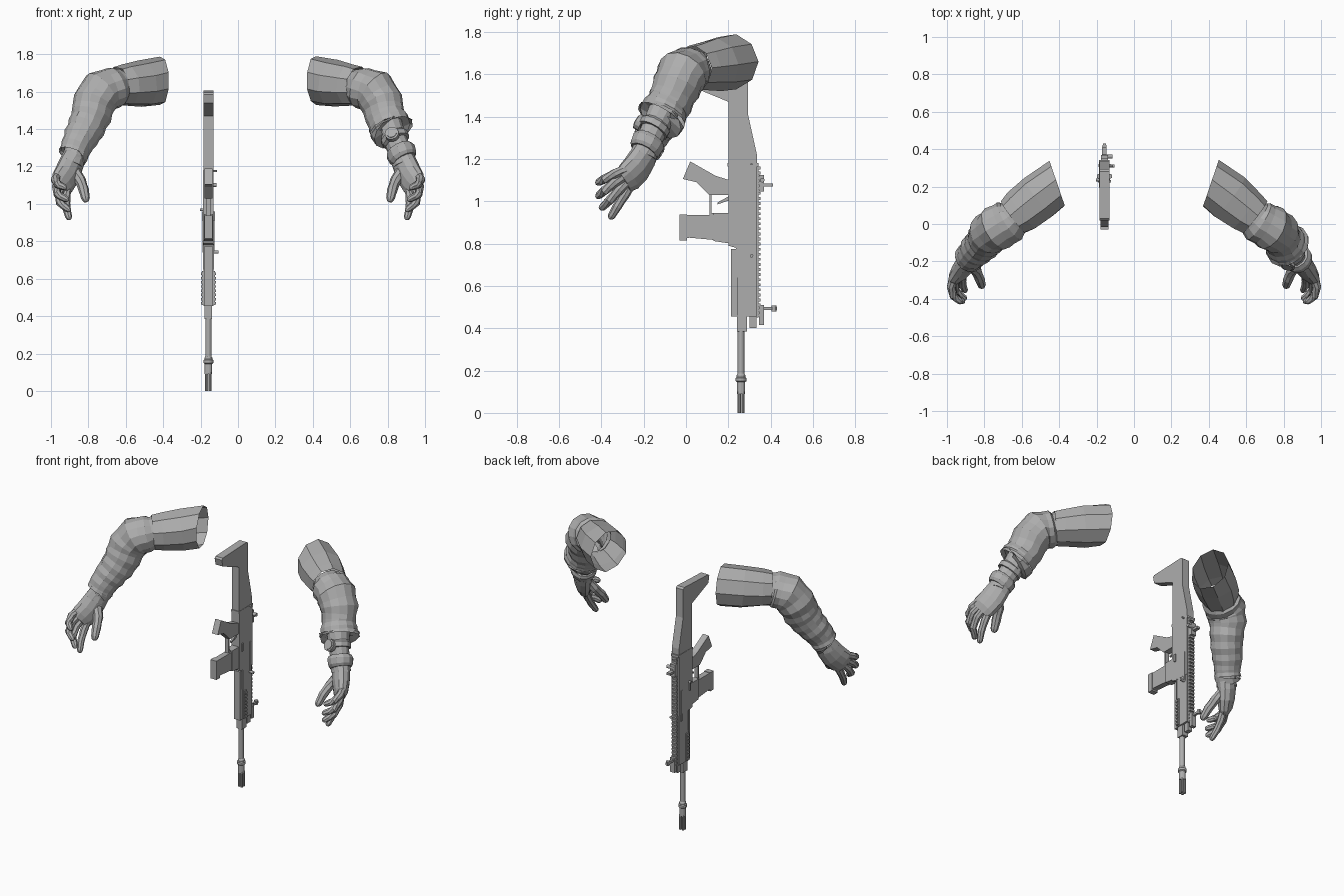
import bpy, bmesh, math, random
from mathutils import Vector

random.seed(4)
cube = bpy.data.objects.get("Cube")
if cube:
    bpy.data.objects.remove(cube)

grey = bpy.data.materials.new("plain grey")
grey.use_nodes = True
COLOUR = (0.42, 0.42, 0.42, 1)
grey.diffuse_color = COLOUR
grey.node_tree.nodes["Principled BSDF"].inputs["Base Color"].default_value = COLOUR
parts = []


def finish(name, bm):
    bmesh.ops.recalc_face_normals(bm, faces=bm.faces)
    mesh = bpy.data.meshes.new(name)
    bm.to_mesh(mesh)
    bm.free()
    mesh.materials.append(grey)
    obj = bpy.data.objects.new(name, mesh)
    bpy.context.collection.objects.link(obj)
    parts.append(obj)
    return obj


def loft(name, rows, axis, side=1, seg=12, caps=True, rough=0.0, first=None):
    """Skin elliptical rings (x, y, z, half width along axis, half depth)."""
    bm = bmesh.new()
    pts = [Vector(r[:3]) for r in rows]
    rings = []
    for i, row in enumerate(rows):
        t = pts[min(i + 1, len(pts) - 1)] - pts[max(i - 1, 0)]
        if i == 0 and first:
            t = Vector(first)
        t.normalize()
        a = Vector(axis)
        a = (a - t * a.dot(t)).normalized()
        b = t.cross(a)
        ring = []
        for k in range(seg):
            ang = math.tau * k / seg
            r = 1 + random.uniform(-rough, rough)
            p = pts[i] + (a * math.cos(ang) * row[3] + b * math.sin(ang) * row[4]) * r
            ring.append(bm.verts.new((p.x * side, p.y, p.z)))
        rings.append(ring)
    for r0, r1 in zip(rings, rings[1:]):
        for k in range(seg):
            n = (k + 1) % seg
            bm.faces.new((r0[k], r0[n], r1[n], r1[k]))
    if caps:
        bm.faces.new(rings[0])
        bm.faces.new(rings[-1])
    return finish(name, bm)


def tube(name, p, q, r, seg=12):
    axis = (1, 0, 0) if abs(q[0] - p[0]) < 0.01 else (0, 0, 1)
    return loft(name, [(*p, r, r), (*q, r, r)], axis, seg=seg)


def folds(rows, depth):
    """Insert a pinched ring between each pair, giving creased cloth."""
    out = [rows[0]]
    for a, b in zip(rows, rows[1:]):
        mid = [(u + v) / 2 for u, v in zip(a, b)]
        out += [(*mid[:3], mid[3] * depth, mid[4] * depth), b]
    return out


# ---------- arms ----------
ACROSS = (0.64, 0.77, 0)      # normal of the plane the elbow bends in
KNUCKLES = (0.45, -0.36, 0.72)  # runs from index to little finger

UPPER = [(.41, .215, 1.66, .132, .13), (.51, .14, 1.645, .133, .126),
         (.60, .07, 1.635, .122, .114), (.645, .035, 1.63, .108, .106)]
ELBOW = [(.63, .045, 1.63, .095, .095), (.665, .015, 1.62, .118, .112),
         (.73, -.02, 1.60, .125, .122), (.77, -.045, 1.54, .116, .118),
         (.785, -.075, 1.47, .104, .112)]
LONG_CUFF = [(.81, -.105, 1.41, .098, .105), (.84, -.135, 1.355, .094, .095),
             (.865, -.165, 1.305, .082, .085), (.88, -.18, 1.265, .082, .082)]
SHORT_CUFF = [(.805, -.10, 1.43, .112, .115), (.82, -.115, 1.40, .125, .118)]

FINGERS = {
    "index": [(.915, -.26, 1.08), (.92, -.29, 1.03), (.917, -.325, .975), (.905, -.352, .93)],
    "middle": [(.94, -.27, 1.10), (.958, -.315, 1.055), (.952, -.36, 1.005), (.91, -.395, .972)],
    "ring": [(.955, -.28, 1.125), (.972, -.335, 1.09), (.965, -.385, 1.05), (.92, -.412, 1.027)],
    "little": [(.965, -.285, 1.15), (.978, -.335, 1.13), (.965, -.385, 1.105), (.932, -.412, 1.09)],
    "thumb": [(.875, -.215, 1.18), (.843, -.25, 1.125), (.825, -.295, 1.075), (.815, -.325, 1.03)],
}


def finger(name, path, r, side):
    """Tapered finger with slightly swollen joints and a round tip."""
    p = [Vector(v) for v in path]
    rows = []
    for i in range(3):
        mid = p[i].lerp(p[i + 1], .5)
        rows += [(*p[i], r, r), (*mid, r * .9, r * .9)]
        r *= .92
    tip = (p[3] - p[2]).normalized()
    for step, k in ((0, .9), (.6, .65), (.85, .25)):
        rows.append((*(p[3] + tip * r * step), r * k, r * k))
    loft(name, rows, ACROSS, side, seg=8)


for side, word in ((-1, "right"), (1, "left")):
    loft(word + "_upper_sleeve", UPPER, ACROSS, side, seg=9, caps=False,
         rough=.03, first=(.94, -.32, 0))
    cuff = LONG_CUFF if side < 0 else SHORT_CUFF
    loft(word + "_lower_sleeve", folds(ELBOW + cuff, .95), ACROSS, side,
         seg=14, caps=False, rough=.025)
    # turned-in hem closes the sleeve opening round the wrist
    x, y, z, a, b = cuff[-1]
    loft(word + "_hem", [(x, y, z, a, b), (x + .004, y - .004, z - .012, a * .95, b * .95),
                         (x + .002, y - .002, z - .002, .05, .05)],
         ACROSS, side, caps=False, first=(.3, -.5, -.8))
    loft(word + "_wrist", [(.80, -.10, 1.44, .075, .075), (.84, -.15, 1.34, .062, .066),
                           (.875, -.185, 1.26, .058, .062), (.89, -.20, 1.21, .062, .055)],
         ACROSS, side)
    loft(word + "_palm", [(.875, -.185, 1.25, .066, .062), (.895, -.205, 1.205, .074, .055),
                          (.915, -.235, 1.155, .08, .052), (.938, -.27, 1.115, .08, .043),
                          (.95, -.295, 1.092, .066, .028)], KNUCKLES, side)
    for kind, path in FINGERS.items():
        finger(word + "_" + kind, path, .033 if kind == "thumb" else .026, side)

# glove cuff and wristwatch on the left arm
loft("glove_cuff", [(.863, -.17, 1.295, .07, .074), (.87, -.178, 1.28, .08, .084),
                    (.882, -.192, 1.25, .076, .08), (.89, -.2, 1.235, .064, .068)], ACROSS)
loft("watch_strap", [(.832, -.14, 1.365, .064, .068), (.835, -.143, 1.36, .074, .078),
                     (.845, -.157, 1.335, .074, .078), (.848, -.16, 1.33, .062, .066)], ACROSS)
face = Vector((.825, -.215, 1.37))
out = Vector((-.2, -.85, .5)).normalized()
tube("watch_case", face - out * .01, face + out * .018, .038)
tube("watch_glass", face + out * .017, face + out * .023, .028)

# ---------- rifle, muzzle down, sights towards the back ----------
GX = -.158


def prism(name, profile, half, x=GX):
    """Extrude a (y, z) outline to both sides of x."""
    bm = bmesh.new()
    f = bm.faces.new([bm.verts.new((x - half, y, z)) for y, z in profile])
    ext = bmesh.ops.extrude_face_region(bm, geom=[f])
    for v in ext["geom"]:
        if isinstance(v, bmesh.types.BMVert):
            v.co.x = x + half
    return finish(name, bm)


def box(name, y0, y1, z0, z1, half, x=GX):
    return prism(name, [(y0, z0), (y1, z0), (y1, z1), (y0, z1)], half, x)


prism("stock", [(.2, 1.165), (.2, 1.47), (.03, 1.54), (.02, 1.585), (.03, 1.595),
                (.28, 1.605), (.293, 1.595), (.293, 1.41), (.335, 1.22), (.335, 1.165)], .026)
box("stock_collar", .195, .343, 1.165, 1.18, .028)
prism("receiver", [(.2, .79), (.235, .78), (.335, .78), (.335, 1.17), (.2, 1.17)], .028)
prism("grip", [(.205, 1.1), (.14, 1.12), (.02, 1.188), (-.015, 1.105), (.05, 1.09),
               (.11, 1.03), (.205, 1.03)], .021)
prism("trigger", [(.205, 1.005), (.15, .985), (.15, .995), (.205, 1.025)], .006)
box("trigger_guard", .11, .12, .935, 1.04, .012)
box("trigger_guard_base", .11, .21, .935, .945, .012)
prism("magazine", [(.21, .935), (-.028, .935), (-.028, .815), (.015, .828), (.21, .81)], .019)
box("magazine_floor", -.03, .005, .815, .938, .022)
prism("magazine_well", [(.21, .945), (.13, .945), (.13, .812), (.21, .8)], .024)
box("handguard", .24, .335, .455, .785, .027)
box("lower_handguard", .213, .24, .455, .775, .022)
box("gas_block", .24, .288, .385, .456, .02)
box("gas_plug", .30, .333, .4, .456, .015)
box("top_rail", .333, .343, .45, 1.165, .018)
for i in range(30):
    z = .455 + i * .024
    box("rail_tooth", .342, .352, z, z + .013, .018)

# side rails, selector, ejection port and handles
for s in (-1, 1):
    box("side_rail", .242, .268, .46, .64, .004, GX + s * .03)
    for i in range(8):
        z = .462 + i * .0225
        box("side_rail_tooth", .245, .265, z, z + .013, .004, GX + s * .036)
    box("selector", .222, .234, .91, .96, .004, GX + s * .031)
    box("port_cover", .305, .32, .74, .94, .003, GX + s * .029)
    box("handguard_seam", .236, .242, .65, .785, .003, GX + s * .026)
tube("charging_handle", (GX, .31, .742), (GX + .055, .31, .742), .008)
tube("magazine_release", (GX, .235, .968), (GX - .045, .235, .968), .007)
tube("sling_pin", (GX, .31, 1.175), (GX + .045, .31, 1.175), .005)

# sights
box("front_sight_base", .345, .368, .415, .51, .016)
box("front_sight_post", .366, .43, .485, .5, .007)
tube("front_sight_hood", (GX, .415, .48), (GX, .415, .507), .012)
box("rear_sight_base", .345, .368, 1.045, 1.125, .018)
box("rear_sight_leaf", .366, .41, 1.07, 1.085, .012)
tube("rear_sight_knob", (GX - .01, .36, 1.1), (GX + .042, .36, 1.1), .011)

# barrel and slotted flash hider
tube("barrel", (GX, .26, .14), (GX, .26, .46), .016, 14)
R = [(.185, .016), (.178, .021), (.17, .021), (.165, .026), (.15, .026), (.145, .02), (.09, .02)]
loft("flash_hider", [(GX, .26, z, r, r) for z, r in R], (1, 0, 0), seg=14)
for k in range(4):
    a = math.tau * (k + .5) / 4
    x, y = GX + math.cos(a) * .013, .26 + math.sin(a) * .013
    tube("flash_prong", (x, y, 0), (x, y, .1), .008, 8)

# smooth shading with sharp edges kept
for obj in bpy.context.view_layer.objects:
    obj.select_set(obj in parts)
bpy.context.view_layer.objects.active = parts[0]
bpy.ops.object.shade_smooth_by_angle(angle=math.radians(32))
